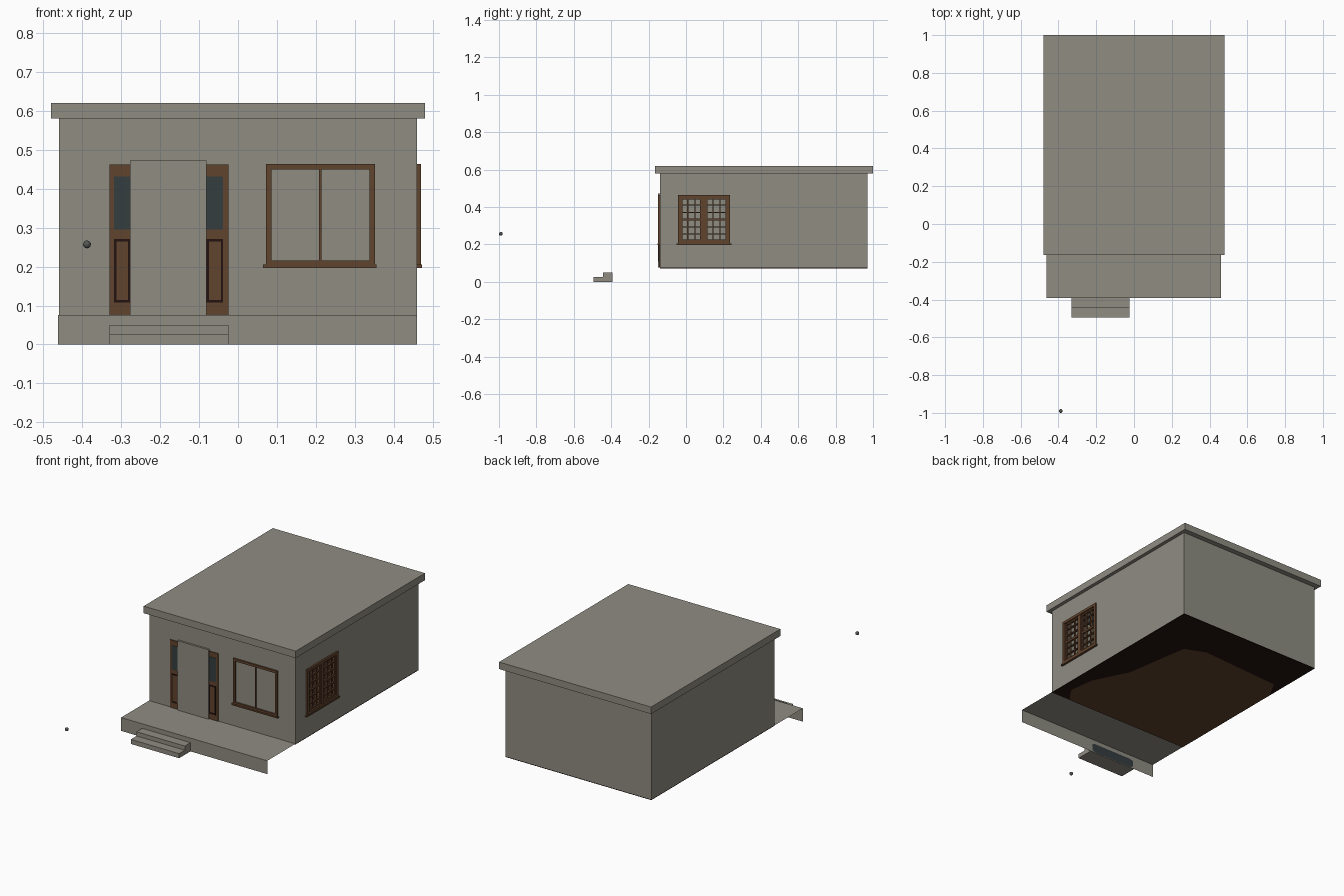
import bpy, bmesh, math
from mathutils import Vector

if "Cube" in bpy.data.objects:
    bpy.data.objects.remove(bpy.data.objects["Cube"])


def material(name, rgb):
    m = bpy.data.materials.new(name)
    m.diffuse_color = (*rgb, 1)
    m.use_nodes = True
    m.node_tree.nodes["Principled BSDF"].inputs["Base Color"].default_value = m.diffuse_color
    return m


GREY = material("warm_grey", (0.275, 0.265, 0.222))
BROWN = material("wood_brown", (0.120, 0.056, 0.026))
DARK = material("dark_wood", (0.016, 0.006, 0.005))
GLASS = material("dark_glass", (0.036, 0.047, 0.050))
METAL = material("knob_metal", (0.085, 0.092, 0.085))


def finish(name, bm, mat):
    me = bpy.data.meshes.new(name)
    bm.to_mesh(me)
    bm.free()
    me.materials.append(mat)
    ob = bpy.data.objects.new(name, me)
    bpy.context.collection.objects.link(ob)
    return ob


def add_box(bm, x0, x1, y0, y1, z0, z1):
    vs = bmesh.ops.create_cube(bm, size=1)["verts"]
    for v in vs:
        v.co = Vector(((x0 + x1) / 2 + v.co.x * (x1 - x0),
                       (y0 + y1) / 2 + v.co.y * (y1 - y0),
                       (z0 + z1) / 2 + v.co.z * (z1 - z0)))


def boxes(name, mat, *dims):
    bm = bmesh.new()
    for d in dims:
        add_box(bm, *d)
    return finish(name, bm, mat)


def polygon(name, mat, points):
    bm = bmesh.new()
    bm.faces.new([bm.verts.new(p) for p in points])
    return finish(name, bm, mat)


def strip(name, mat, x0, x1, profile):
    """Sheet made by sweeping a y,z profile along x."""
    bm = bmesh.new()
    a = [bm.verts.new((x0, y, z)) for y, z in profile]
    b = [bm.verts.new((x1, y, z)) for y, z in profile]
    for i in range(len(profile) - 1):
        bm.faces.new((a[i], b[i], b[i + 1], a[i + 1]))
    return finish(name, bm, mat)


def cut(ob, *dims):
    cutter = boxes("cutter", GREY, dims)
    cutter.hide_render = True
    mod = ob.modifiers.new("cut", "BOOLEAN")
    mod.operation = "DIFFERENCE"
    mod.solver = "EXACT"
    mod.object = cutter
    bpy.context.view_layer.objects.active = ob
    bpy.ops.object.modifier_apply(modifier=mod.name)
    bpy.data.objects.remove(cutter)


def border(a0, a1, z0, z1, w):
    """Four bars around a rectangle as (a0, a1, z0, z1)."""
    return [(a0, a0 + w, z0, z1), (a1 - w, a1, z0, z1),
            (a0 + w, a1 - w, z0, z0 + w), (a0 + w, a1 - w, z1 - w, z1)]


def on_front(bars, y0, y1):
    return [(a, b, y0, y1, c, d) for a, b, c, d in bars]


def on_right(bars, x0, x1):
    return [(x0, x1, a, b, c, d) for a, b, c, d in bars]


# Hollow walls with the side window opening, and the roof slab
walls = boxes("walls", GREY, (-0.46, 0.46, -0.14, 0.97, 0.076, 0.58))
cut(walls, -0.445, 0.445, -0.125, 0.955, 0.0, 0.7)
cut(walls, 0.40, 0.50, -0.03, 0.22, 0.21, 0.45)
boxes("roof", GREY, (-0.48, 0.48, -0.165, 1.0, 0.58, 0.62))

# Floor with a lighter patch underneath
boxes("floor", DARK, (-0.46, 0.46, -0.14, 0.97, 0.072, 0.076))
polygon("floor_patch", BROWN, [
    (-0.455, -0.138, 0.071), (-0.455, 0.60, 0.071), (-0.40, 0.70, 0.071),
    (0.10, 0.73, 0.071), (0.22, 0.68, 0.071), (0.28, 0.30, 0.071),
    (0.38, 0.10, 0.071), (0.40, -0.05, 0.071), (0.34, -0.138, 0.071)])

# Open porch sheet and the two steps
strip("porch", GREY, -0.463, 0.46,
      [(-0.393, 0), (-0.393, 0.076), (-0.14, 0.076)])
boxes("steps", GREY, (-0.33, -0.025, -0.495, -0.393, 0, 0.026),
      (-0.33, -0.025, -0.444, -0.393, 0.026, 0.05))
polygon("step_backing", GLASS, [
    (-0.32, -0.391, 0.01), (-0.30, -0.391, 0.002), (-0.05, -0.391, 0.002),
    (-0.035, -0.391, 0.01), (-0.035, -0.391, 0.045), (-0.05, -0.391, 0.052),
    (-0.30, -0.391, 0.052), (-0.32, -0.391, 0.045)])

# Door slab between two sidelights
boxes("door", GREY, (-0.277, -0.081, -0.151, -0.14, 0.076, 0.472))
for side, x0, x1, g0, g1 in (("left", -0.33, -0.277, -0.318, -0.277),
                             ("right", -0.081, -0.025, -0.081, -0.038)):
    boxes(side + "_sidelight", BROWN, (x0, x1, -0.144, -0.14, 0.076, 0.462))
    boxes(side + "_sidelight_glass", GLASS,
          (g0, g1, -0.1455, -0.143, 0.295, 0.432))
    boxes(side + "_sidelight_moulding", DARK,
          *on_front(border(g0, g1, 0.108, 0.271, 0.006), -0.147, -0.143))

# Stray round door knob in front of the house
bm = bmesh.new()
bmesh.ops.create_uvsphere(bm, u_segments=16, v_segments=10, radius=0.01)
bmesh.ops.translate(bm, verts=bm.verts, vec=(-0.388, -0.99, 0.257))
for f in bm.faces:
    f.smooth = True
finish("door_knob", bm, METAL)

# Front window: frame, centre bar and sill
boxes("front_window_frame", BROWN,
      *on_front(border(0.072, 0.352, 0.202, 0.464, 0.014), -0.149, -0.14),
      (0.2085, 0.2145, -0.146, -0.14, 0.205, 0.45))
boxes("front_window_sill", BROWN, (0.064, 0.356, -0.152, -0.14, 0.197, 0.205))

# Side window: outer frame, sill, centre post and two sashes with glazing bars
boxes("side_window_frame", BROWN,
      *on_right(border(-0.043, 0.235, 0.202, 0.464, 0.016), 0.44, 0.47),
      (0.44, 0.468, 0.084, 0.108, 0.21, 0.45))
boxes("side_window_sill", BROWN, (0.455, 0.473, -0.052, 0.243, 0.197, 0.205))
for side, y0, y1 in (("near", -0.028, 0.085), ("far", 0.107, 0.22)):
    z0, z1 = 0.217, 0.449
    bars = border(y0, y1, z0, z1, 0.009)
    for i in (1, 2):
        y = y0 + (y1 - y0) * i / 3
        bars.append((y - 0.003, y + 0.003, z0, z1))
    for i in range(1, 6):
        z = z0 + (z1 - z0) * i / 6
        w = 0.006 if i == 3 else 0.003
        bars.append((y0, y1, z - w, z + w))
    boxes(side + "_side_sash", BROWN, *on_right(bars, 0.450, 0.462))
